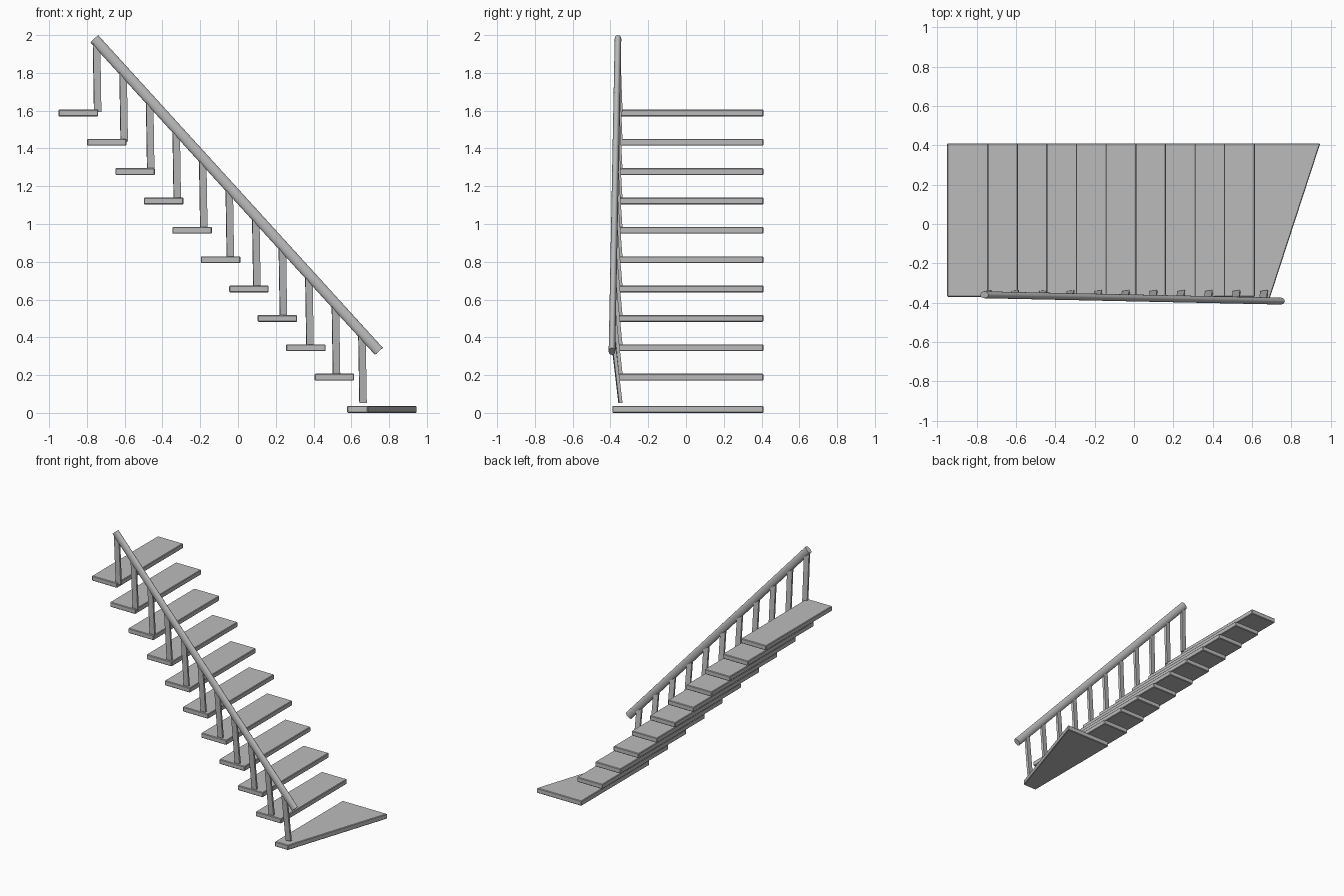
import bpy, bmesh, math
from mathutils import Vector, Matrix

if "Cube" in bpy.data.objects:
    bpy.data.objects.remove(bpy.data.objects["Cube"])

grey = bpy.data.materials.new("plain grey")
grey.diffuse_color = (0.5, 0.5, 0.5, 1)
grey.use_nodes = True
grey.node_tree.nodes["Principled BSDF"].inputs["Base Color"].default_value = grey.diffuse_color


def finish(bm, name, bevel=0.0):
    bmesh.ops.recalc_face_normals(bm, faces=bm.faces)
    if bevel:
        bmesh.ops.bevel(bm, geom=bm.edges[:], offset=bevel, segments=1,
                        affect='EDGES')
    me = bpy.data.meshes.new(name)
    bm.to_mesh(me)
    bm.free()
    me.materials.append(grey)
    ob = bpy.data.objects.new(name, me)
    bpy.context.collection.objects.link(ob)
    return ob


def loft(name, low, high, bevel=0.0):
    """Solid between two four-point outlines."""
    bm = bmesh.new()
    a = [bm.verts.new(p) for p in low]
    b = [bm.verts.new(p) for p in high]
    bm.faces.new(a[::-1])
    bm.faces.new(b)
    for i in range(4):
        j = (i + 1) % 4
        bm.faces.new((a[i], a[j], b[j], b[i]))
    return finish(bm, name, bevel)


def slab(name, outline, z0, z1):
    return loft(name, [(x, y, z0) for x, y in outline],
                [(x, y, z1) for x, y in outline], 0.004)


# straight treads, from the top down
for i in range(10):
    x0, z0 = -0.95 + 0.1506 * i, 1.57 - 0.1554 * i
    x1 = x0 + 0.209
    slab(f"tread_{i + 1}", [(x0, -0.37), (x1, -0.37), (x1, 0.41), (x0, 0.41)],
         z0, z0 + 0.036)

# wedge-shaped bottom tread
slab("bottom_tread", [(0.578, -0.39), (0.686, -0.39), (0.947, 0.41), (0.578, 0.41)],
     0.0, 0.037)

# handrail: flattened round bar
top, bottom = Vector((-0.761, -0.36, 1.981)), Vector((0.746, -0.392, 0.326))
axis = bottom - top
side = Vector((0, 1, 0))
zdir = axis.normalized()
ydir = (side - zdir * side.dot(zdir)).normalized()
xdir = ydir.cross(zdir)
bm = bmesh.new()
bmesh.ops.create_cone(bm, cap_ends=True, segments=20, radius1=1, radius2=1, depth=1)
frame = Matrix((xdir * 0.028, ydir * 0.0175, axis)).transposed().to_4x4()
bmesh.ops.transform(bm, matrix=Matrix.Translation((top + bottom) / 2) @ frame,
                    verts=bm.verts)
rail = finish(bm, "handrail")
bpy.context.view_layer.objects.active = rail
rail.select_set(True)
bpy.ops.object.shade_smooth_by_angle(angle=math.radians(40))


# balusters leaning slightly out to the rail
def rect(c, yaw=0.12):
    m = Matrix.Rotation(yaw, 3, 'Z')
    return [Vector(c) + m @ Vector((sx * 0.019, sy * 0.009, 0))
            for sx, sy in ((-1, -1), (1, -1), (1, 1), (-1, 1))]


for i in range(11):
    x = -0.743 + 0.1405 * i
    foot = Vector((x, -0.347, 1.592 - 0.154 * i))
    xt = x - 0.006
    t = (xt - top.x) / axis.x
    head = top + axis * t - Vector((0, 0, 0.008))
    loft(f"baluster_{i + 1}", rect(foot), rect(head))
